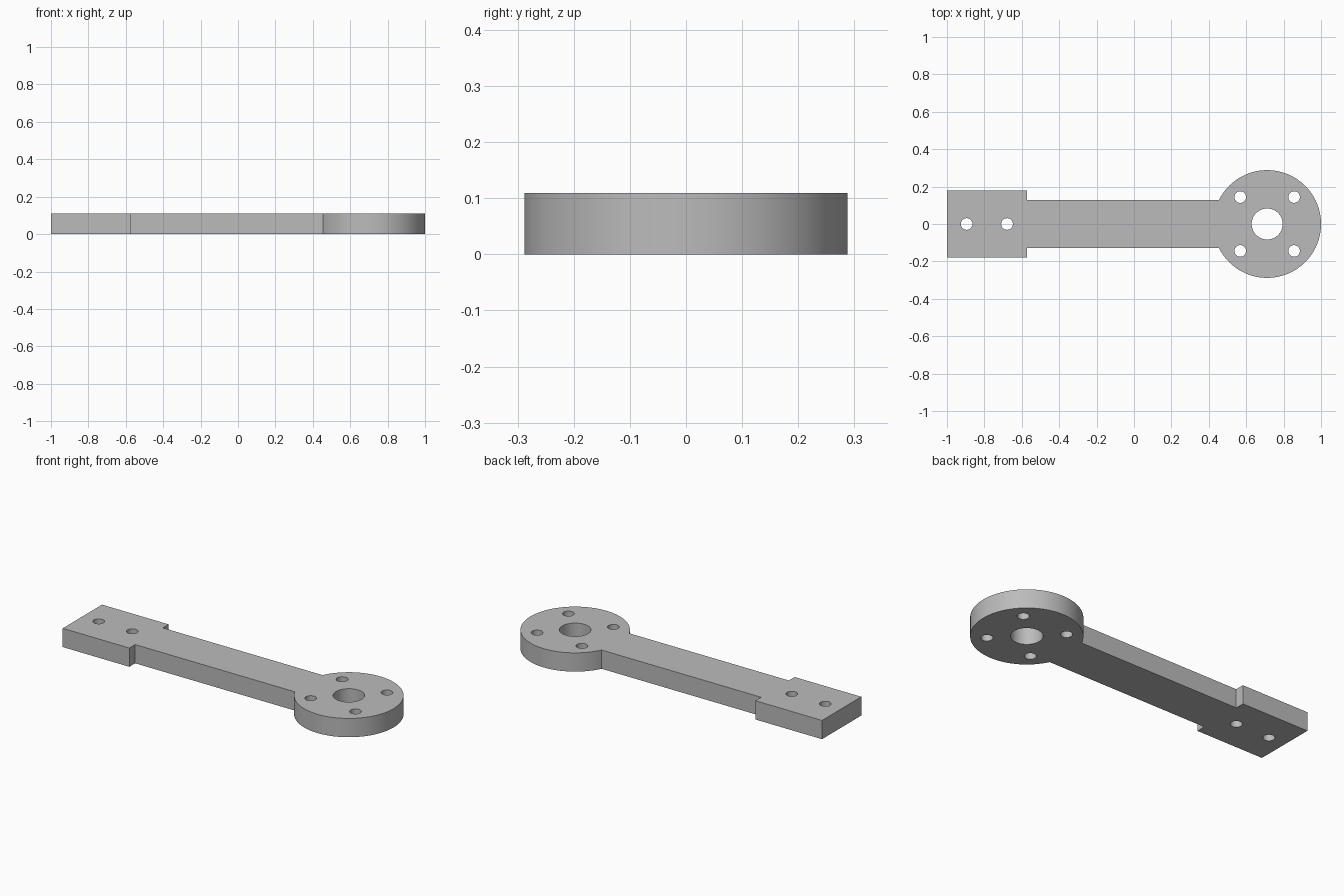
import bpy, bmesh
from math import sin, cos, pi, asin

cube = bpy.data.objects.get("Cube")
if cube:
    bpy.data.objects.remove(cube, do_unlink=True)

THICK = 0.109
DISC_X, DISC_R = 0.712, 0.288
ARM_Y = 0.127
BLOCK_X, BLOCK_Y = -0.572, 0.18
BOLT_R, BOLT_OFF = 0.031, 0.144


def arc(cx, cy, r, start, end, n):
    """Points along an arc, both ends included."""
    return [(cx + r * cos(start + (end - start) * i / n),
             cy + r * sin(start + (end - start) * i / n)) for i in range(n + 1)]


def circle(cx, cy, r, n=48):
    return arc(cx, cy, r, 0, 2 * pi, n)[:-1]


# Outer outline: round head, narrow arm, wider end block
join = pi - asin(ARM_Y / DISC_R)
outline = arc(DISC_X, 0, DISC_R, -join, join, 96)
outline += [(BLOCK_X, ARM_Y), (BLOCK_X, BLOCK_Y), (-1, BLOCK_Y),
            (-1, -BLOCK_Y), (BLOCK_X, -BLOCK_Y), (BLOCK_X, -ARM_Y)]

# Through holes: centre bore, four bolt holes, two block holes
holes = [circle(DISC_X, 0, 0.083, 64)]
holes += [circle(DISC_X + sx * BOLT_OFF, sy * BOLT_OFF, BOLT_R)
          for sx in (-1, 1) for sy in (-1, 1)]
holes += [circle(x, 0, BOLT_R) for x in (-0.895, -0.679)]

# Filled and extruded profile
curve = bpy.data.curves.new("arm_profile", "CURVE")
curve.dimensions = "2D"
curve.fill_mode = "BOTH"
curve.extrude = THICK / 2
for loop in [outline] + holes:
    spline = curve.splines.new("POLY")
    spline.points.add(len(loop) - 1)
    for point, (x, y) in zip(spline.points, loop):
        point.co = (x, y, 0, 1)
    spline.use_cyclic_u = True

profile = bpy.data.objects.new("arm_profile", curve)
bpy.context.collection.objects.link(profile)
graph = bpy.context.evaluated_depsgraph_get()
mesh = bpy.data.meshes.new_from_object(profile.evaluated_get(graph))
bpy.data.objects.remove(profile, do_unlink=True)

# Weld the caps to the walls and stand the plate on the ground
bm = bmesh.new()
bm.from_mesh(mesh)
bmesh.ops.remove_doubles(bm, verts=bm.verts, dist=0.0001)
bmesh.ops.translate(bm, verts=bm.verts, vec=(0, 0, THICK / 2))
bmesh.ops.recalc_face_normals(bm, faces=bm.faces)
bm.to_mesh(mesh)
bm.free()

arm = bpy.data.objects.new("mounting_arm", mesh)
bpy.context.collection.objects.link(arm)

# Plain grey finish
grey = bpy.data.materials.new("grey_metal")
grey.use_nodes = True
colour = (0.5, 0.5, 0.5, 1)
grey.diffuse_color = colour
grey.node_tree.nodes["Principled BSDF"].inputs["Base Color"].default_value = colour
mesh.materials.clear()
mesh.materials.append(grey)

bpy.context.view_layer.objects.active = arm
arm.select_set(True)
bpy.ops.object.shade_smooth_by_angle(angle=pi / 6)
